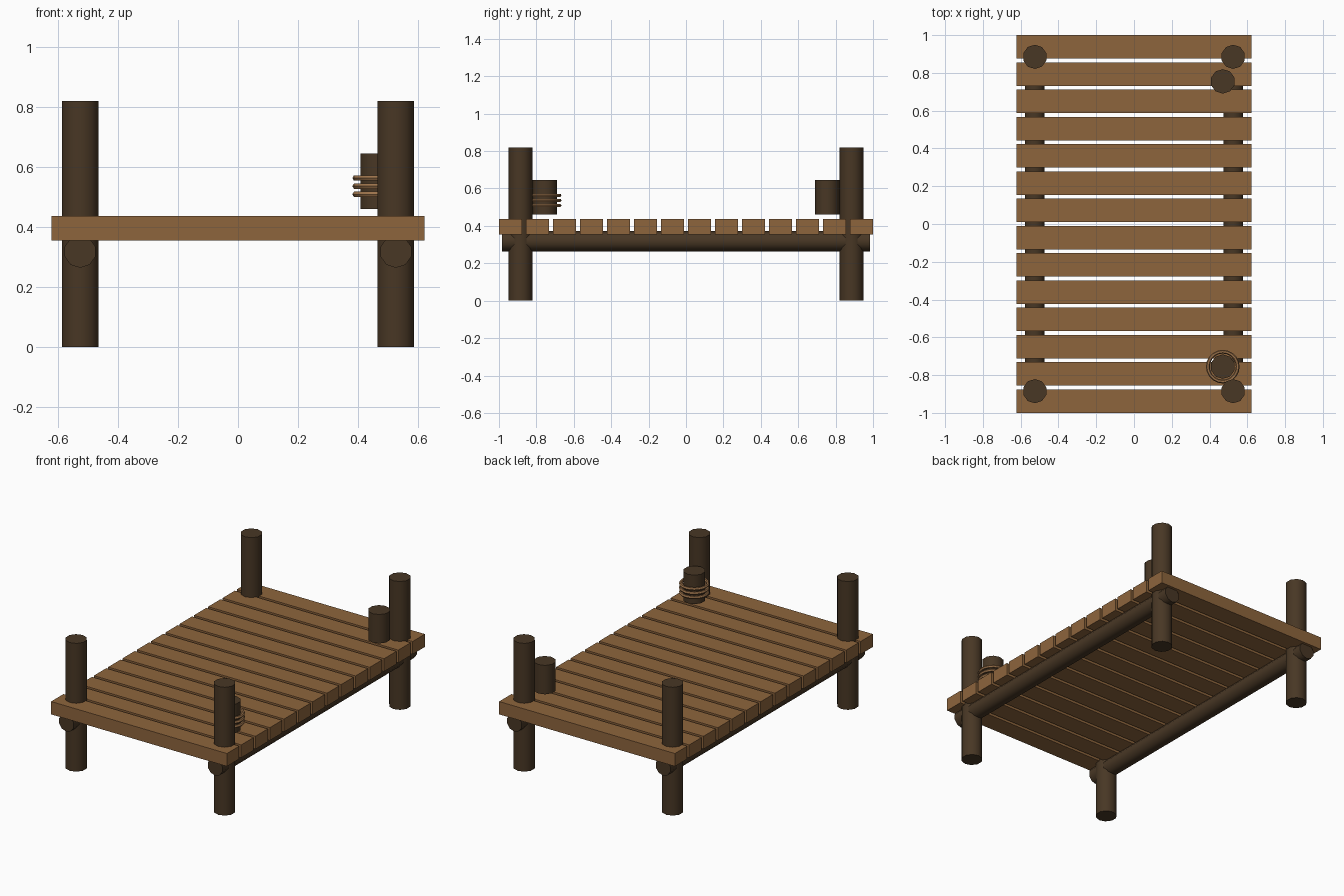
import bpy
import math

if "Cube" in bpy.data.objects:
    bpy.data.objects.remove(bpy.data.objects["Cube"])


def material(name, rgb):
    m = bpy.data.materials.new(name)
    m.diffuse_color = (*rgb, 1)
    m.use_nodes = True
    m.node_tree.nodes["Principled BSDF"].inputs["Base Color"].default_value = m.diffuse_color
    return m


plank_wood = material("plank wood", (0.27, 0.13, 0.046))
dark_wood = material("dark wood", (0.065, 0.038, 0.018))
rope_fibre = material("rope fibre", (0.33, 0.17, 0.07))


def finish(name, mat, smooth=True):
    ob = bpy.context.object
    ob.name = name
    ob.data.materials.append(mat)
    if smooth:
        bpy.ops.object.shade_smooth_by_angle(angle=math.radians(50))
    return ob


def log(name, radius, length, centre, rot=(0, 0, 0), sides=10):
    bpy.ops.mesh.primitive_cylinder_add(vertices=sides, radius=radius, depth=length,
                                        location=centre, rotation=rot)
    return finish(name, dark_wood)


# Deck planks, evenly spaced along y
COUNT, WIDTH = 14, 0.124
PITCH = (2 - WIDTH) / (COUNT - 1)
for i in range(COUNT):
    y = -1 + WIDTH / 2 + i * PITCH
    bpy.ops.mesh.primitive_cube_add(size=1, location=(0, y, 0.396))
    bpy.context.object.scale = (1.244, WIDTH, 0.082)
    bpy.ops.object.transform_apply(location=False, rotation=False, scale=True)
    finish(f"plank_{i + 1}", plank_wood, smooth=False)

for side, sx in (("left", -1), ("right", 1)):
    # Round beam under each long edge
    log(f"{side}_beam", 0.054, 1.965, (sx * 0.526, 0, 0.318), (math.pi / 2, 0, 0))
    # Corner posts
    for end, sy in (("front", -1), ("back", 1)):
        log(f"{end}_{side}_post", 0.064, 0.82, (sx * 0.525, sy * 0.885, 0.41))

# Mooring bollards on the right side
for end, sy in (("front", -1), ("back", 1)):
    log(f"{end}_bollard", 0.065, 0.185, (0.47, sy * 0.755, 0.5525))

# Rope coils round the front bollard
for i in range(3):
    bpy.ops.mesh.primitive_torus_add(major_segments=20, minor_segments=6,
                                     major_radius=0.079, minor_radius=0.010,
                                     location=(0.47, -0.755, 0.509 + i * 0.027))
    finish(f"rope_coil_{i + 1}", rope_fibre)
